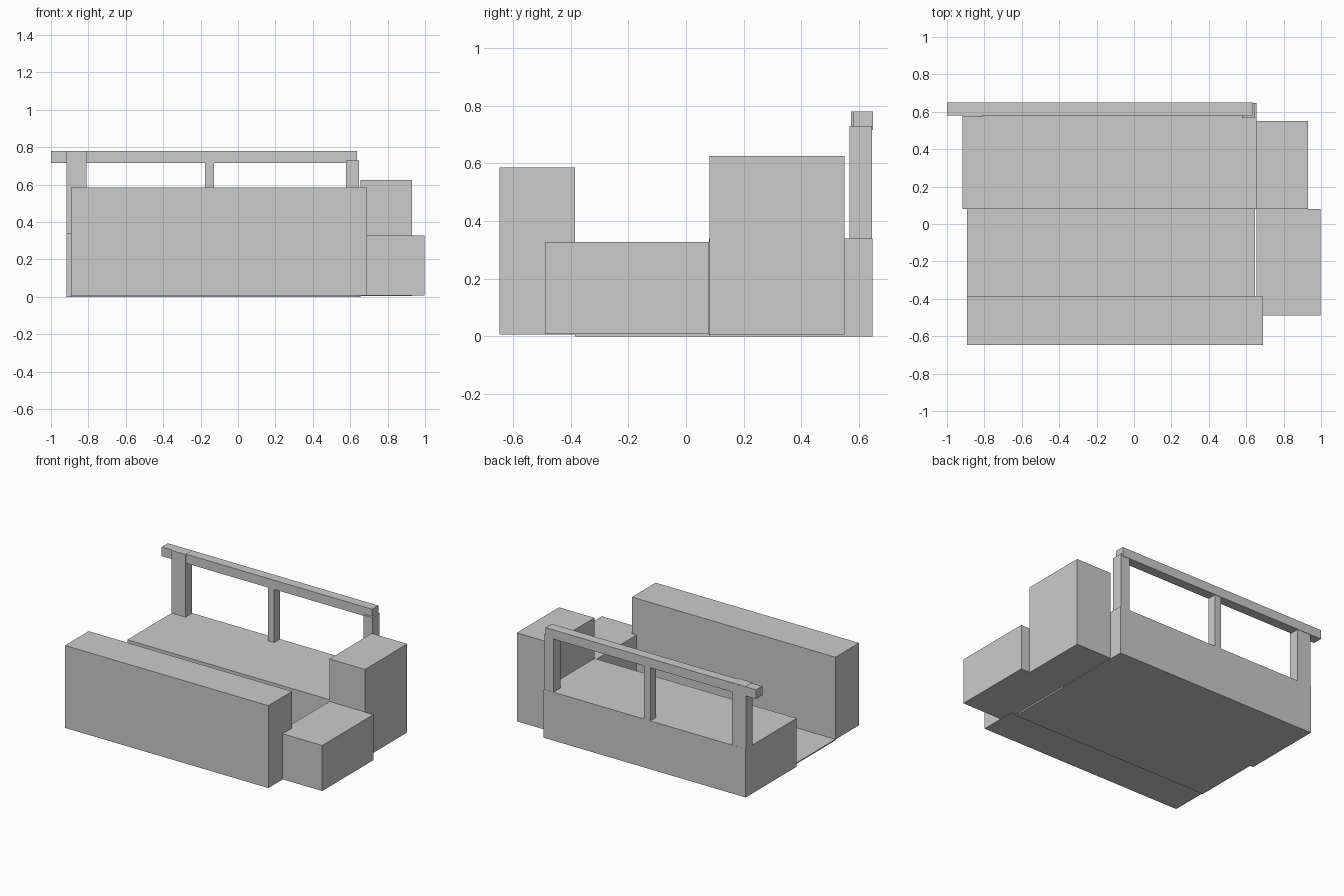
import bpy

if "Cube" in bpy.data.objects:
    bpy.data.objects.remove(bpy.data.objects["Cube"])


def box(name, x, y, z):
    """Axis-aligned box from (min, max) ranges."""
    bpy.ops.mesh.primitive_cube_add(size=1, location=[(a + b) / 2 for a, b in (x, y, z)])
    ob = bpy.context.object
    ob.name = name
    ob.scale = [b - a for a, b in (x, y, z)]
    bpy.ops.object.transform_apply(location=False, rotation=False, scale=True)
    return ob


# Main masses
box("front_block", (-0.892, 0.69), (-0.648, -0.385), (0.006, 0.585))
box("rear_platform", (-0.917, 0.655), (0.08, 0.647), (0.0, 0.34))
box("floor_slab", (-0.892, 0.647), (-0.386, 0.08), (0.0, 0.008))

# Stepped blocks on the right side
box("tall_side_block", (0.655, 0.931), (0.081, 0.55), (0.004, 0.626))
box("low_side_block", (0.655, 0.998), (-0.49, 0.08), (0.007, 0.327))

# Railing along the back edge
posts = {
    "left_post": ((-0.917, -0.81), 0.572, 0.78),
    "middle_post": ((-0.176, -0.127), 0.583, 0.72),
    "right_post": ((0.578, 0.648), 0.567, 0.729),
}
for name, (x, front, top) in posts.items():
    box(name, x, (front, 0.646), (0.34, top))
box("top_rail", (-1.0, 0.637), (0.581, 0.649), (0.715, 0.779))
